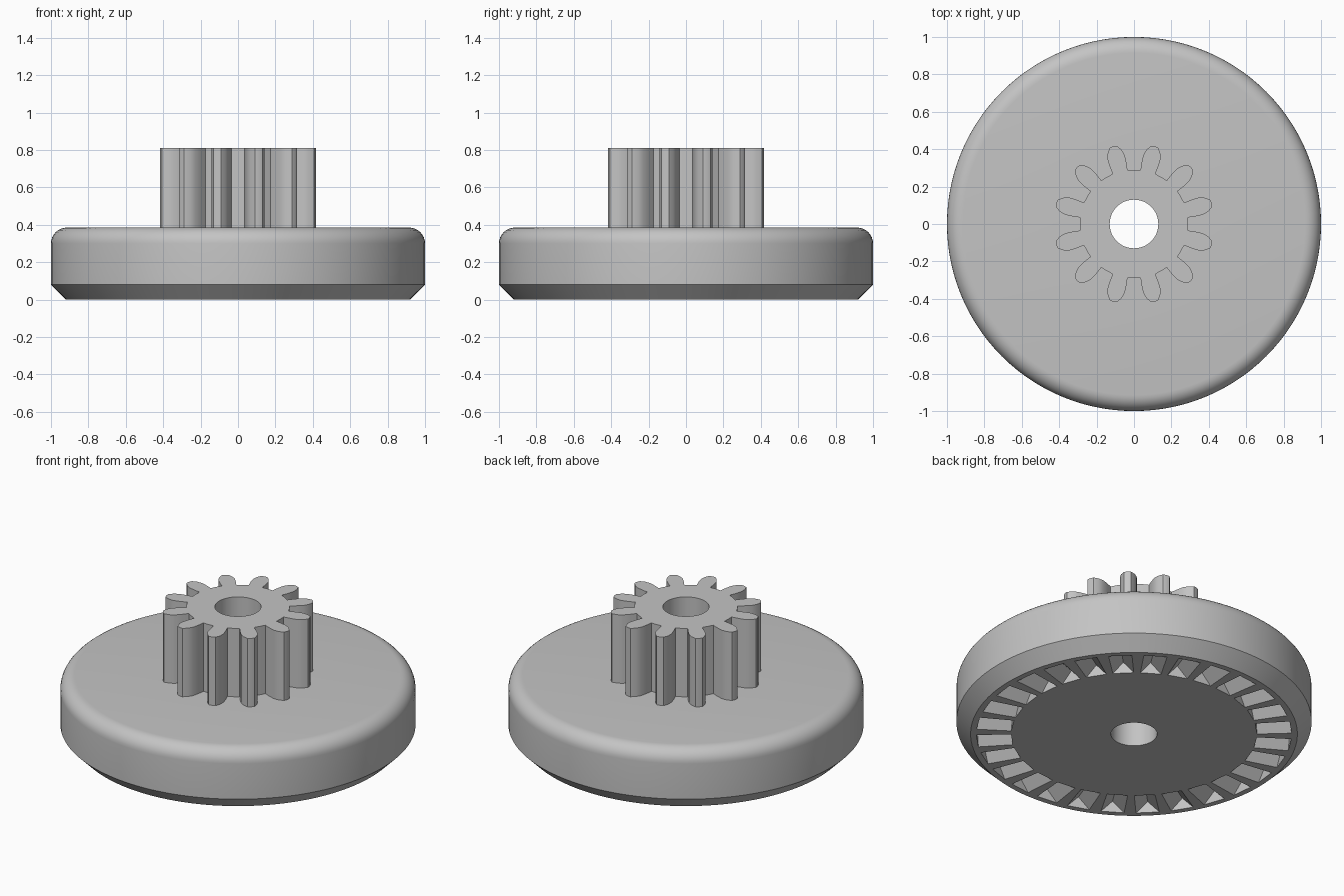
import bpy, bmesh
from math import sin, cos, pi, radians

if "Cube" in bpy.data.objects:
    bpy.data.objects.remove(bpy.data.objects["Cube"])

BORE, FLOOR, TOP = 0.13, 0.385, 0.81

grey = bpy.data.materials.new("plain grey")
grey.use_nodes = True
colour = (0.55, 0.55, 0.55, 1)
grey.diffuse_color = colour
grey.node_tree.nodes["Principled BSDF"].inputs["Base Color"].default_value = colour


def finish(name, bm):
    bmesh.ops.recalc_face_normals(bm, faces=bm.faces[:])
    mesh = bpy.data.meshes.new(name)
    bm.to_mesh(mesh)
    bm.free()
    mesh.materials.append(grey)
    obj = bpy.data.objects.new(name, mesh)
    bpy.context.collection.objects.link(obj)
    return obj


def select(obj):
    bpy.ops.object.select_all(action="DESELECT")
    obj.select_set(True)
    bpy.context.view_layer.objects.active = obj


def skin(bm, loops, closed):
    """Join neighbouring loops of equal length with quads."""
    rings = [[bm.verts.new(p) for p in loop] for loop in loops]
    pairs = list(zip(rings, rings[1:]))
    if closed:
        pairs.append((rings[-1], rings[0]))
    for a, b in pairs:
        for i in range(len(a)):
            j = (i + 1) % len(a)
            bm.faces.new((a[i], a[j], b[j], b[i]))


def polar(r, angle, z):
    return (r * cos(angle), r * sin(angle), z)


# Wheel: lathed ring with chamfered bottom and rounded top edge
fillet = 0.085
profile = [(BORE, 0), (0.92, 0), (1, 0.08)]
for i in range(9):
    a = i * pi / 16
    profile.append((1 - fillet + fillet * cos(a), FLOOR - fillet + fillet * sin(a)))
profile.append((BORE, FLOOR))
SEGMENTS = 112
bm = bmesh.new()
skin(bm, [[polar(r, 2 * pi * i / SEGMENTS, z) for i in range(SEGMENTS)]
          for r, z in profile], closed=True)
wheel = finish("wheel", bm)

# V-shaped radial notches cut into the underside
NOTCHES, DEPTH = 28, 0.07
bm = bmesh.new()
for k in range(NOTCHES):
    a = (k + 0.5) * 2 * pi / NOTCHES
    ends = []
    for r, w in ((0.69, 0.059), (0.885, 0.066)):
        section = [(-w, -0.02), (w, -0.02), (w, 0), (0, DEPTH), (-w, 0)]
        ends.append([bm.verts.new((r * cos(a) - t * sin(a), r * sin(a) + t * cos(a), z))
                     for t, z in section])
    inner, outer = ends
    bm.faces.new(inner)
    bm.faces.new(outer)
    for i in range(5):
        j = (i + 1) % 5
        bm.faces.new((inner[i], inner[j], outer[j], outer[i]))
cutter = finish("notch_cutter", bm)
cutter.hide_render = True

cut = wheel.modifiers.new("notches", "BOOLEAN")
cut.operation = "DIFFERENCE"
cut.solver = "EXACT"
cut.object = cutter
select(wheel)
bpy.ops.object.modifier_apply(modifier=cut.name)
bpy.data.objects.remove(cutter)

# Pinion: twelve curved teeth around the same bore
TEETH = 12
flank = [(0.291, 8.1), (0.33, 7.95), (0.372, 7.3), (0.402, 5.5), (0.427, 2.7)]
tooth = ([(r, -a) for r, a in flank] + [(0.43, 0)]
         + [(r, a) for r, a in reversed(flank)] + [(0.29, 15)])
outline = [(r, radians(360 / TEETH * (k + 0.5) + a)) for k in range(TEETH) for r, a in tooth]
bm = bmesh.new()
skin(bm, [[polar(BORE, a, FLOOR) for r, a in outline],
          [polar(BORE, a, TOP) for r, a in outline],
          [polar(r, a, TOP) for r, a in outline],
          [polar(r, a, FLOOR) for r, a in outline]], closed=False)
pinion = finish("pinion", bm)

for obj in (wheel, pinion):
    select(obj)
    bpy.ops.object.shade_smooth_by_angle(angle=radians(30))
